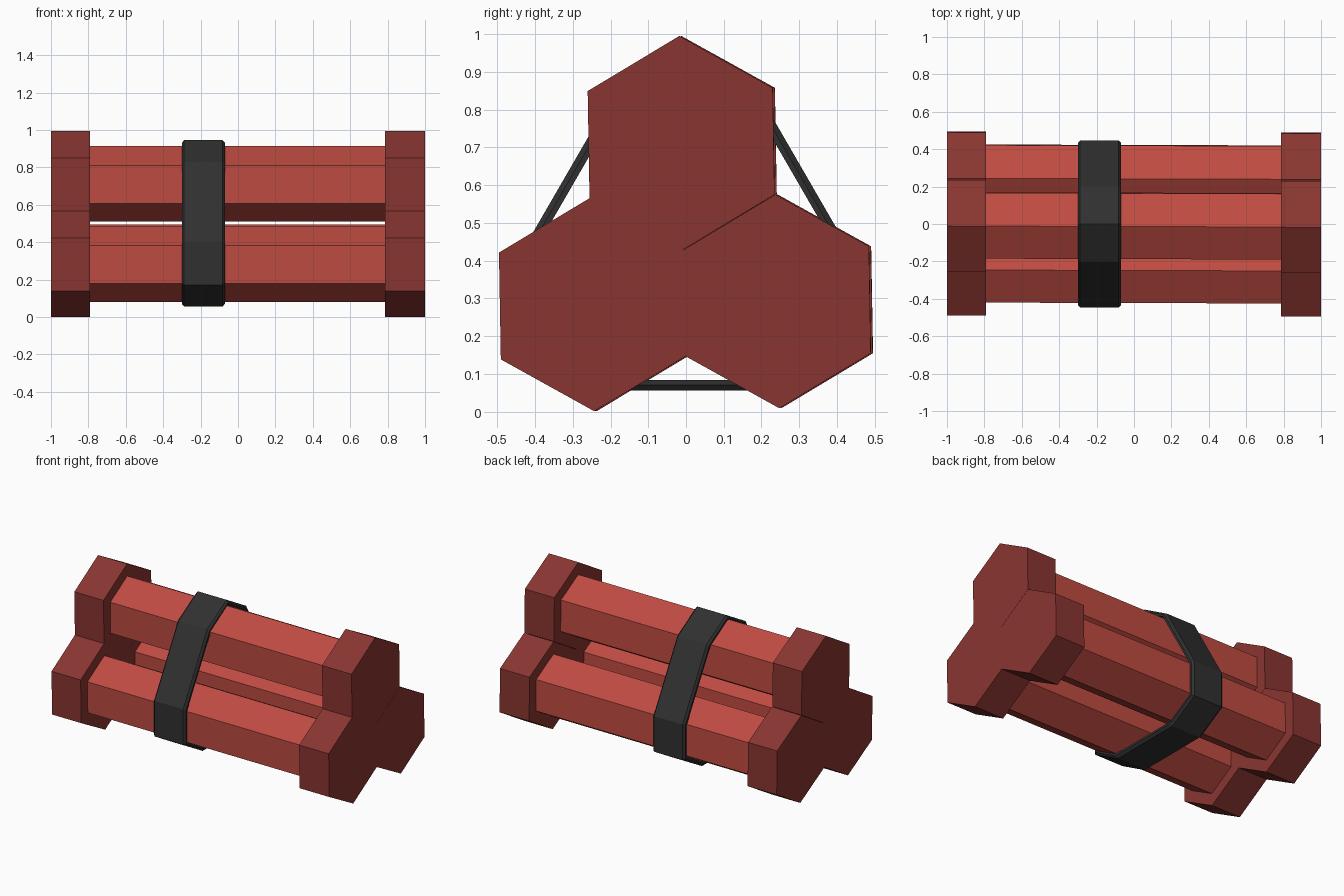
import bpy, bmesh
from math import sin, cos, radians

if "Cube" in bpy.data.objects:
    bpy.data.objects.remove(bpy.data.objects["Cube"])

def material(name, rgb):
    m = bpy.data.materials.new(name)
    m.diffuse_color = (*rgb, 1)
    m.use_nodes = True
    m.node_tree.nodes["Principled BSDF"].inputs["Base Color"].default_value = m.diffuse_color
    return m

RED = material("stick_red", (0.52, 0.07, 0.053))
DARK_RED = material("cap_dark_red", (0.25, 0.036, 0.03))
BLACK = material("band_black", (0.03, 0.03, 0.03))

CENTRES = [(-0.245, 0.284), (0.245, 0.292), (-0.01, 0.712)]   # (y, z) of each stick
CAP_R, STICK_R = 0.283, 0.203
TILT = radians(1)

def finish(bm, name, mats):
    bmesh.ops.recalc_face_normals(bm, faces=bm.faces[:])
    me = bpy.data.meshes.new(name)
    bm.to_mesh(me)
    bm.free()
    for m in mats:
        me.materials.append(m)
    ob = bpy.data.objects.new(name, me)
    bpy.context.collection.objects.link(ob)
    return ob

def bridge(bm, a, b, mat=0):
    n = len(a)
    for i in range(n):
        j = (i + 1) % n
        bm.faces.new((a[i], a[j], b[j], b[i])).material_index = mat

# Hexagonal sticks with a wider cap at each end
def stick(name, cy, cz):
    bm = bmesh.new()
    profile = [(-1, CAP_R), (-0.79, CAP_R), (-0.79, STICK_R),
               (0.787, STICK_R), (0.787, CAP_R), (1, CAP_R)]
    rings = []
    for x, r in profile:
        angles = [radians(90 + 60 * k) + TILT for k in range(6)]
        rings.append([bm.verts.new((x, cy - 0.003 * x + r * cos(a), cz + r * sin(a)))
                      for a in angles])
    for i in range(5):
        bridge(bm, rings[i], rings[i + 1], 0 if i == 2 else 1)
    for ring in (rings[0], rings[-1]):
        bm.faces.new(ring).material_index = 1
    return finish(bm, name, [RED, DARK_RED])

for label, c in zip(("front", "back", "top"), CENTRES):
    stick(label + "_stick", *c)

# Band wrapped around the bundle: three corners per stick
def band_loop(r):
    pts = []
    for (cy, cz), start in (((0, 0.714), 30), ((-0.247, 0.287), 150), ((0.247, 0.287), 270)):
        for k in range(3):
            a = radians(start + 60 * k)
            pts.append((cy + r * cos(a), cz + r * sin(a)))
    return pts

bm = bmesh.new()
section = [(-0.30, 0.203), (-0.30, 0.217), (-0.288, 0.231),
           (-0.082, 0.231), (-0.07, 0.217), (-0.07, 0.203)]
loops = [[bm.verts.new((x, y, z)) for y, z in band_loop(r)] for x, r in section]
for i in range(len(loops)):
    bridge(bm, loops[i], loops[(i + 1) % len(loops)])
finish(bm, "wrap_band", [BLACK])
